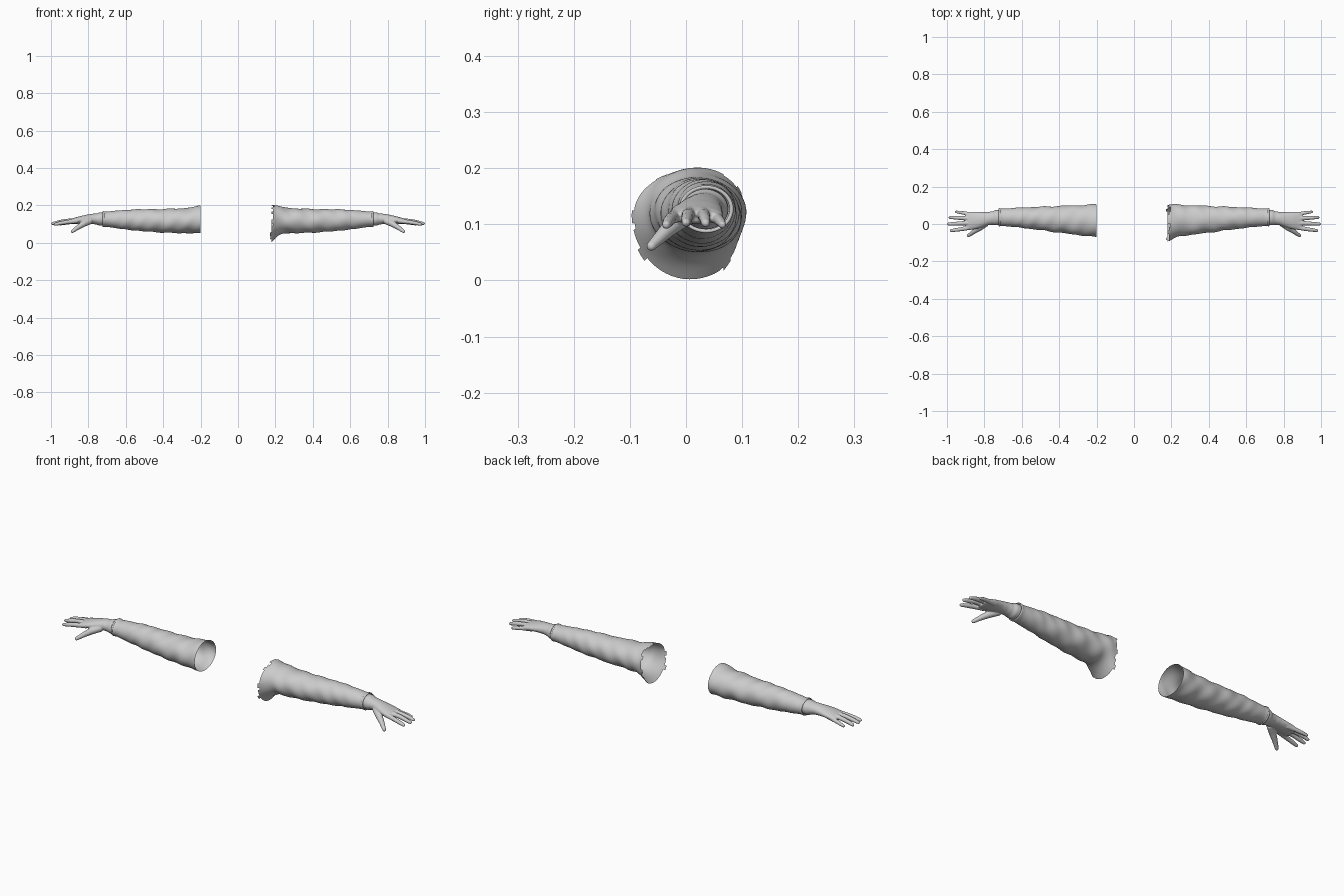
import bpy, bmesh, math, random
from mathutils import Vector

if "Cube" in bpy.data.objects:
    bpy.data.objects.remove(bpy.data.objects["Cube"])

random.seed(4)
grey = bpy.data.materials.new("light grey")
grey.diffuse_color = (0.6, 0.6, 0.6, 1)
grey.use_nodes = True
grey.node_tree.nodes["Principled BSDF"].inputs["Base Color"].default_value = grey.diffuse_color

# Sections along the arm: x, y centre, z centre, y radius, z radius
SLEEVE = [(0.185, .018, .125, .088, .077), (0.22, .018, .123, .087, .072),
          (0.28, .020, .118, .081, .067), (0.40, .025, .117, .071, .063),
          (0.55, .032, .122, .058, .057), (0.65, .035, .125, .050, .047),
          (0.705, .036, .126, .046, .040), (0.718, .036, .127, .048, .042)]
PALM = [(0.69, .035, .127, .034, .030), (0.72, .035, .127, .041, .036),
        (0.74, .034, .127, .041, .036), (0.755, .032, .127, .036, .030),
        (0.78, .029, .128, .035, .027), (0.81, .024, .126, .040, .024),
        (0.85, .019, .121, .047, .020), (0.885, .017, .116, .049, .015),
        (0.90, .017, .114, .044, .010)]
# Finger paths: list of (x, y, z, radius)
FINGERS = [
    [(.86, -.016, .117, .013), (.92, -.027, .110, .011), (.955, -.032, .104, .010), (.978, -.035, .099, .008)],
    [(.86, .006, .121, .013), (.93, .003, .116, .011), (.965, .001, .109, .010), (.992, .000, .103, .008)],
    [(.86, .029, .121, .013), (.925, .032, .115, .011), (.96, .034, .109, .010), (.984, .035, .102, .008)],
    [(.85, .049, .115, .012), (.90, .057, .109, .010), (.93, .062, .104, .009), (.952, .065, .099, .007)],
    [(.79, .005, .117, .018), (.825, -.020, .102, .017), (.855, -.040, .083, .013), (.885, -.062, .061, .009)],
]


def sample(table, x):
    """Smooth interpolation of a section table at x."""
    i = 0
    while i < len(table) - 2 and x > table[i + 1][0]:
        i += 1
    a, b = table[i], table[i + 1]
    t = min(max((x - a[0]) / (b[0] - a[0]), 0), 1)
    return [p + (q - p) * t for p, q in zip(a, b)]


def loft(bm, rings, cap=True):
    loops = [[bm.verts.new(p) for p in r] for r in rings]
    n = len(loops[0])
    rows = [[bm.faces.new((a[k], a[(k + 1) % n], b[(k + 1) % n], b[k])) for k in range(n)]
            for a, b in zip(loops, loops[1:])]
    if cap:
        bm.faces.new(loops[0][::-1])
        bm.faces.new(loops[-1])
    return rows


def finish(bm, name, side):
    for v in bm.verts:
        v.co.x *= side
    bmesh.ops.recalc_face_normals(bm, faces=bm.faces)
    me = bpy.data.meshes.new(name)
    bm.to_mesh(me)
    bm.free()
    ob = bpy.data.objects.new(name, me)
    bpy.context.collection.objects.link(ob)
    me.materials.append(grey)
    me.polygons.foreach_set("use_smooth", [True] * len(me.polygons))
    return ob


def sleeve(name, side, torn):
    bm = bmesh.new()
    n, rings = 64, []
    x0 = 0.172 if torn else 0.20
    xs = [x0 + (0.718 - x0) * i / 72 for i in range(73)]
    for x in xs:
        _, cy, cz, ry, rz = sample(SLEEVE, x)
        ring = []
        fade = min(1, max(0, (0.70 - x) / 0.1))
        flare = max(0, (0.25 - x) / 0.078) ** 1.6 if torn else 0
        for k in range(n):
            a = 2 * math.pi * k / n
            c, s = math.cos(a), math.sin(a)
            # diagonal cloth folds
            f = 1 + fade * (.025 * math.sin(48 * x + 2 * a) * math.sin(a - 3 * x)
                            + .018 * math.sin(85 * x - 3 * a + 1.5 * math.sin(9 * x)))
            y, z = cy + ry * f * c, cz + rz * f * s
            # torn shoulder spreads downwards and to the front
            y -= flare * .036 * max(0, -c * .8 - s * .4)
            z -= flare * .052 * max(0, -s)
            ring.append((x, y, z))
        rings.append(ring)
    # rolled hem at the wrist
    c = Vector((0.718, .036, .127))
    for dx, k in ((.004, .95), (.0, .86), (-.015, .82)):
        rings.append([(0.718 + dx, c.y + (p[1] - c.y) * k, c.z + (p[2] - c.z) * k) for p in rings[72]])
    rows = loft(bm, rings, cap=False)
    # ragged stepped edge
    if torn:
        drop, kill = 0, []
        for k in range(n):
            if k % 2 == 0:
                drop = random.choice((0, 1, 1, 2))
            extra = 1 if math.sin(2 * math.pi * k / n) > -.2 else 0
            kill += [rows[r][k] for r in range(min(3, drop + extra))]
        bmesh.ops.delete(bm, geom=kill, context='FACES')
    return finish(bm, name, side)


def hand(name, side):
    bm = bmesh.new()
    # palm and wrist cuff
    loft(bm, [[(x, cy + ry * math.cos(2 * math.pi * k / 32), cz + rz * math.sin(2 * math.pi * k / 32))
               for k in range(32)] for x, cy, cz, ry, rz in PALM])
    # fingers and thumb with rounded tips
    for path in FINGERS:
        pts = [Vector(p[:3]) for p in path]
        rad = [p[3] for p in path]
        d = (pts[-1] - pts[-2]).normalized()
        tip, r = pts[-1].copy(), rad[-1]
        for e, q in ((.55, .84), (.9, .45)):
            pts.append(tip + d * r * e)
            rad.append(r * q)
        rings = []
        for i, p in enumerate(pts):
            t = (pts[min(i + 1, len(pts) - 1)] - pts[max(i - 1, 0)]).normalized()
            u = t.cross(Vector((0, 0, 1))).normalized()
            w = u.cross(t)
            rings.append([p + rad[i] * (u * math.cos(math.pi * k / 6) + w * math.sin(math.pi * k / 6))
                          for k in range(12)])
        loft(bm, rings)
    ob = finish(bm, name, side)
    # fuse into one skin
    m = ob.modifiers.new("fuse", 'REMESH')
    m.mode, m.voxel_size, m.use_smooth_shade = 'VOXEL', 0.003, True
    m = ob.modifiers.new("soften", 'SMOOTH')
    m.factor, m.iterations = 0.5, 4
    return ob


def cuff_band(name, side):
    # thin raised ring where the sleeve meets the wrist
    bm = bmesh.new()
    prof = [(.714, 1.0), (.716, 1.06), (.722, 1.06), (.725, 1.0), (.722, .9), (.716, .9), (.714, 1.0)]
    loft(bm, [[(x, .036 + .046 * f * math.cos(math.pi * k / 24), .127 + .040 * f * math.sin(math.pi * k / 24))
               for k in range(48)] for x, f in prof], cap=False)
    bmesh.ops.remove_doubles(bm, verts=bm.verts, dist=1e-5)
    return finish(bm, name, side)


for label, side in (("left", 1), ("right", -1)):
    sleeve(label + "_sleeve", side, side > 0)
    cuff_band(label + "_cuff_band", side)
    hand(label + "_hand", side)
